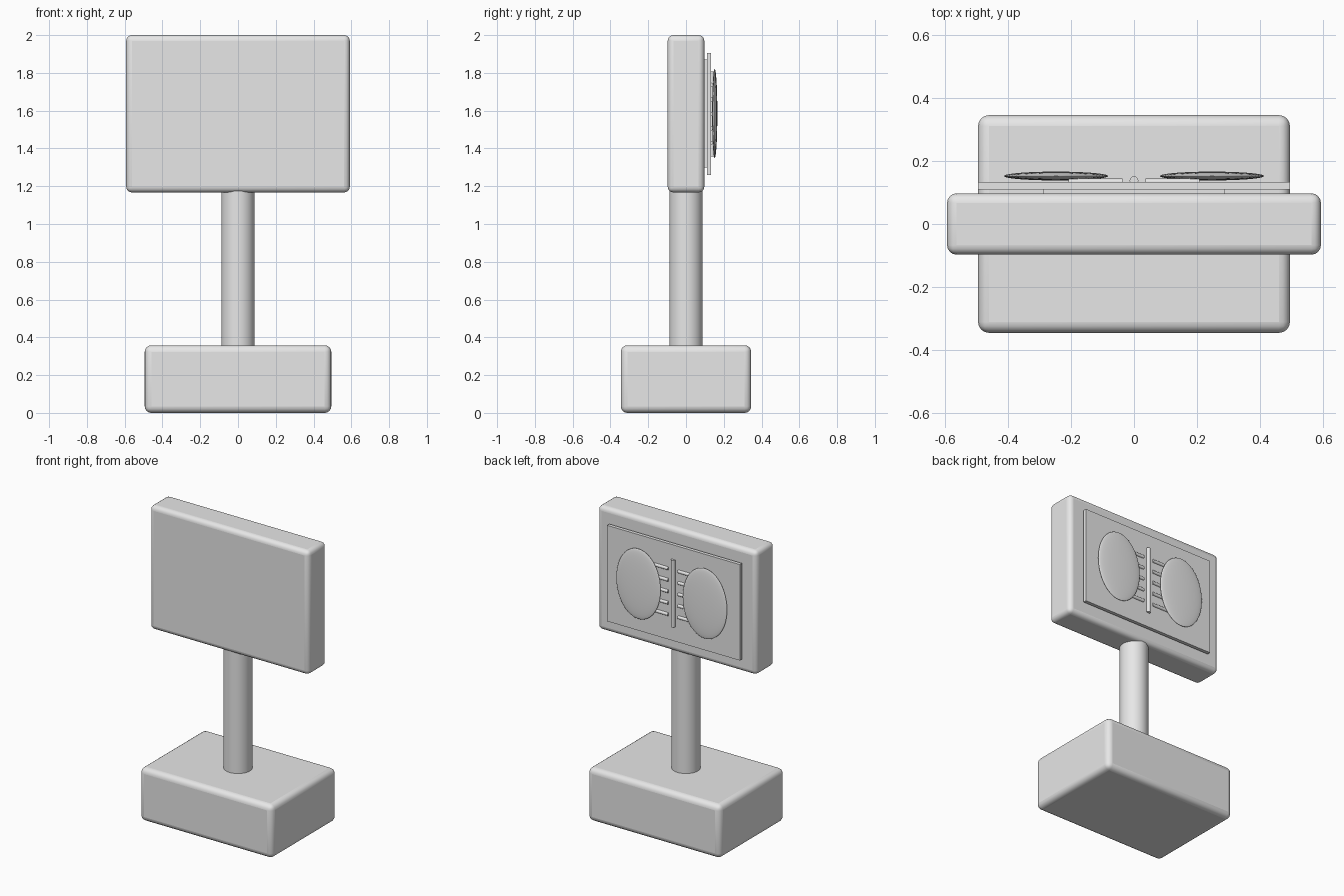
import bpy
import math

cube = bpy.data.objects.get("Cube")
if cube:
    bpy.data.objects.remove(cube, do_unlink=True)

# Single plain grey
grey = bpy.data.materials.new("plain grey")
grey.use_nodes = True
colour = (0.8, 0.8, 0.8, 1)
grey.diffuse_color = colour
grey.node_tree.nodes["Principled BSDF"].inputs["Base Color"].default_value = colour


def finish(name, smooth=True):
    ob = bpy.context.object
    ob.name = name
    ob.data.materials.append(grey)
    bpy.ops.object.transform_apply(location=False, rotation=True, scale=True)
    if smooth:
        bpy.ops.object.shade_smooth_by_angle(angle=math.radians(40))
    return ob


def box(name, low, high, bevel=0):
    centre = [(a + b) / 2 for a, b in zip(low, high)]
    bpy.ops.mesh.primitive_cube_add(size=1, location=centre)
    bpy.context.object.scale = [b - a for a, b in zip(low, high)]
    ob = finish(name, smooth=bevel > 0)
    if bevel:
        mod = ob.modifiers.new("rounded edges", "BEVEL")
        mod.width = bevel
        mod.segments = 4
    return ob


def rod(name, radius, length, centre, rotation=(0, 0, 0), sides=16):
    bpy.ops.mesh.primitive_cylinder_add(vertices=sides, radius=radius, depth=length,
                                        location=centre, rotation=rotation)
    return finish(name)


# Stand and screen body
box("base", (-0.494, -0.345, 0), (0.494, 0.345, 0.358), 0.035)
rod("pole", 0.088, 0.9, (0, 0, 0.75), sides=48)
box("panel", (-0.592, -0.097, 1.167), (0.592, 0.097, 2), 0.03)

# Plates stacked on the back
box("spacer_plate", (-0.287, 0.09, 1.3), (0.287, 0.111, 1.87))
box("back_plate", (-0.494, 0.11, 1.26), (0.494, 0.133, 1.905))

# Raised emblem: spine, ribs and two oval domes
MID = 1.583
rod("spine", 0.014, 0.45, (0, 0.137, MID))
for side, label in ((1, "left"), (-1, "right")):
    for i in range(5):
        rod(f"{label}_rib_{i + 1}", 0.011, 0.17,
            (side * 0.122, 0.133, MID + (i - 2) * 0.077), (0, math.pi / 2, 0))
    bpy.ops.mesh.primitive_uv_sphere_add(segments=48, ring_count=24, radius=1,
                                         location=(side * 0.247, 0.152, MID + 0.002))
    bpy.context.object.scale = (0.165, 0.014, 0.236)
    finish(f"{label}_oval")
